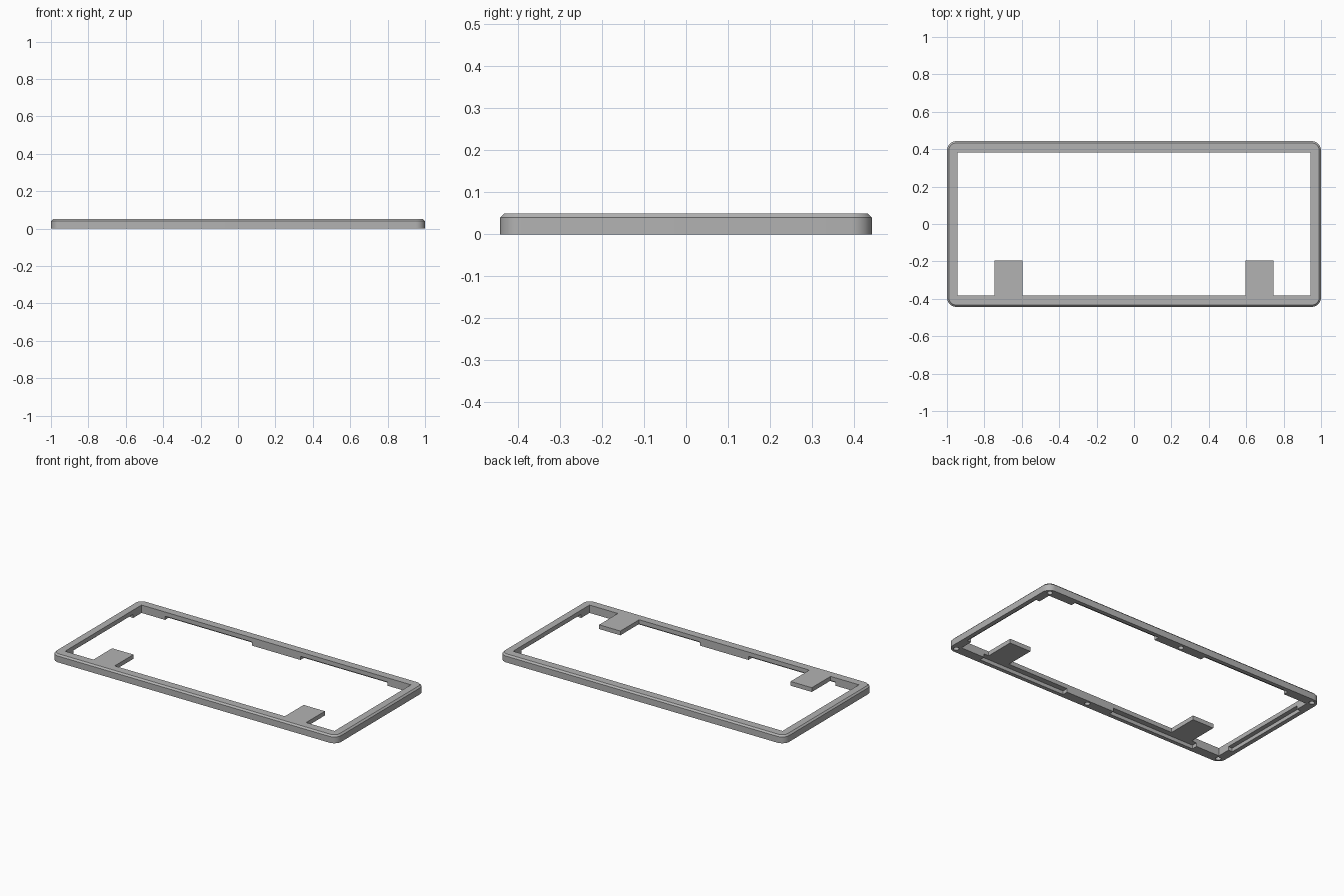
import bpy, bmesh, math

HX, HY, H = 1.0, 0.443, 0.05        # outer half sizes and height
IX, IY = 0.945, 0.383               # opening half sizes
RADIUS, CHAMFER = 0.05, 0.01
LIP_Z = 0.023                       # underside of lip and tabs

cube = bpy.data.objects.get("Cube")
if cube:
    bpy.data.objects.remove(cube)

grey = bpy.data.materials.new("plain grey")
grey.use_nodes = True
colour = (0.45, 0.45, 0.45, 1)
grey.diffuse_color = colour
grey.node_tree.nodes["Principled BSDF"].inputs["Base Color"].default_value = colour


def make_object(name, bm):
    bmesh.ops.recalc_face_normals(bm, faces=bm.faces)
    mesh = bpy.data.meshes.new(name)
    bm.to_mesh(mesh)
    bm.free()
    mesh.materials.append(grey)
    obj = bpy.data.objects.new(name, mesh)
    bpy.context.collection.objects.link(obj)
    return obj


def add_box(bm, x0, x1, y0, y1, z0, z1):
    verts = bmesh.ops.create_cube(bm, size=1)["verts"]
    for v in verts:
        v.co = (x1 if v.co.x > 0 else x0, y1 if v.co.y > 0 else y0,
                z1 if v.co.z > 0 else z0)


def rounded_loop(bm, inset, z, steps=8):
    r = RADIUS - inset
    loop = []
    for q, (sx, sy) in enumerate([(1, 1), (-1, 1), (-1, -1), (1, -1)]):
        for i in range(steps + 1):
            a = math.pi / 2 * (q + i / steps)
            loop.append(bm.verts.new((sx * (HX - RADIUS) + r * math.cos(a),
                                      sy * (HY - RADIUS) + r * math.sin(a), z)))
    return loop


# Rounded slab with a chamfered top edge
bm = bmesh.new()
loops = [rounded_loop(bm, 0, 0), rounded_loop(bm, 0, H - CHAMFER),
         rounded_loop(bm, CHAMFER, H)]
for low, high in zip(loops, loops[1:]):
    for i in range(len(low)):
        j = (i + 1) % len(low)
        bm.faces.new((low[i], low[j], high[j], high[i]))
bm.faces.new(loops[0][::-1])
bm.faces.new(loops[-1])
frame = make_object("bezel_frame", bm)

# Cutters: central opening, underside pockets, blind screw holes
opening = bmesh.new()
add_box(opening, -IX, IX, -IY, IY, -0.1, 0.2)

pockets = bmesh.new()
for s in (-1, 1):
    for t in (-1, 1):
        xs, ys = sorted((s * 0.17, s * 0.78)), sorted((t * 0.35, t * 0.418))
        add_box(pockets, *xs, *ys, -0.1, LIP_Z)
    add_box(pockets, *sorted((s * 0.9, s * 0.973)), -0.3, 0.3, -0.1, LIP_Z)

holes = bmesh.new()
for x in (-0.962, 0, 0.962):
    for y in (-0.41, 0.41):
        made = bmesh.ops.create_cone(holes, cap_ends=True, segments=24,
                                     radius1=0.016, radius2=0.016, depth=0.07)
        bmesh.ops.translate(holes, verts=made["verts"], vec=(x, y, 0))

for name, cut in (("opening_cutter", opening), ("pocket_cutter", pockets),
                  ("hole_cutter", holes)):
    cutter = make_object(name, cut)
    cutter.hide_render = True
    mod = frame.modifiers.new(name, 'BOOLEAN')
    mod.operation = 'DIFFERENCE'
    mod.solver = 'EXACT'
    mod.object = cutter
    bpy.context.view_layer.objects.active = frame
    bpy.ops.object.modifier_apply(modifier=name)
    bpy.data.objects.remove(cutter)

bpy.ops.object.select_all(action='DESELECT')
frame.select_set(True)
bpy.context.view_layer.objects.active = frame
bpy.ops.object.shade_smooth_by_angle(angle=math.radians(30))

# Flat tabs reaching inward from the front rail
for name, s in (("left_tab", 1), ("right_tab", -1)):
    bm = bmesh.new()
    add_box(bm, *sorted((s * 0.597, s * 0.746)), -IY, -0.195, LIP_Z, H)
    make_object(name, bm)
